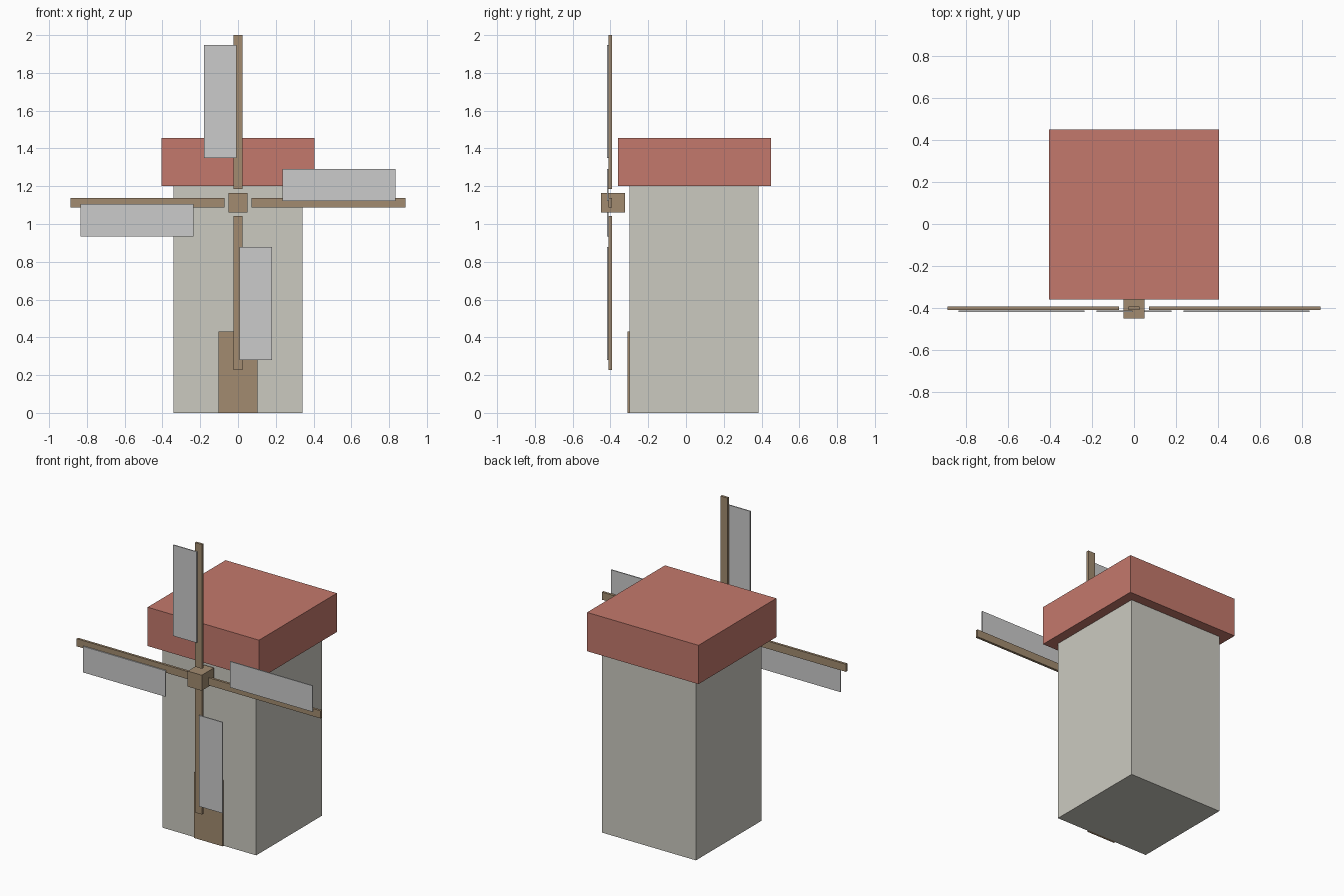
import bpy
from math import pi
from mathutils import Matrix, Vector

if "Cube" in bpy.data.objects:
    bpy.data.objects.remove(bpy.data.objects["Cube"])


def material(name, color):
    m = bpy.data.materials.new(name)
    m.diffuse_color = (*color, 1)
    m.use_nodes = True
    m.node_tree.nodes["Principled BSDF"].inputs["Base Color"].default_value = m.diffuse_color
    return m


STONE = material("stone", (0.60, 0.59, 0.53))
ROOF = material("roof_red", (0.55, 0.19, 0.15))
WOOD = material("wood", (0.36, 0.26, 0.16))
CLOTH = material("sail_cloth", (0.64, 0.64, 0.61))


def box(name, lo, hi, mat, matrix=Matrix()):
    """Box between two corners, with an optional transform baked in."""
    lo, hi = Vector(lo), Vector(hi)
    bpy.ops.mesh.primitive_cube_add(size=1)
    ob = bpy.context.object
    ob.name = name
    ob.data.transform(matrix @ Matrix.Translation((lo + hi) / 2)
                      @ Matrix.Diagonal((*(hi - lo), 1)))
    ob.data.materials.append(mat)
    return ob


# Tower, cap and door
box("tower", (-0.341, -0.298, 0), (0.341, 0.384, 1.2), STONE)
box("cap", (-0.405, -0.36, 1.2), (0.405, 0.449, 1.455), ROOF)
box("door", (-0.103, -0.309, 0), (0.103, -0.292, 0.43), WOOD)

# Hub
HUB_Z = 1.113
box("hub", (-0.051, -0.449, HUB_Z - 0.051), (0.051, -0.322, HUB_Z + 0.051), WOOD)

# Four blades: a spar with an offset sail, turned about the hub
for i, side in enumerate(("top", "right", "bottom", "left")):
    turn = Matrix.Translation((0, 0, HUB_Z)) @ Matrix.Rotation(i * pi / 2, 4, "Y")
    box(f"spar_{side}", (-0.025, -0.409, 0.071), (0.025, -0.393, 0.887), WOOD, turn)
    box(f"sail_{side}", (-0.179, -0.418, 0.236), (-0.008, -0.411, 0.834), CLOTH, turn)
